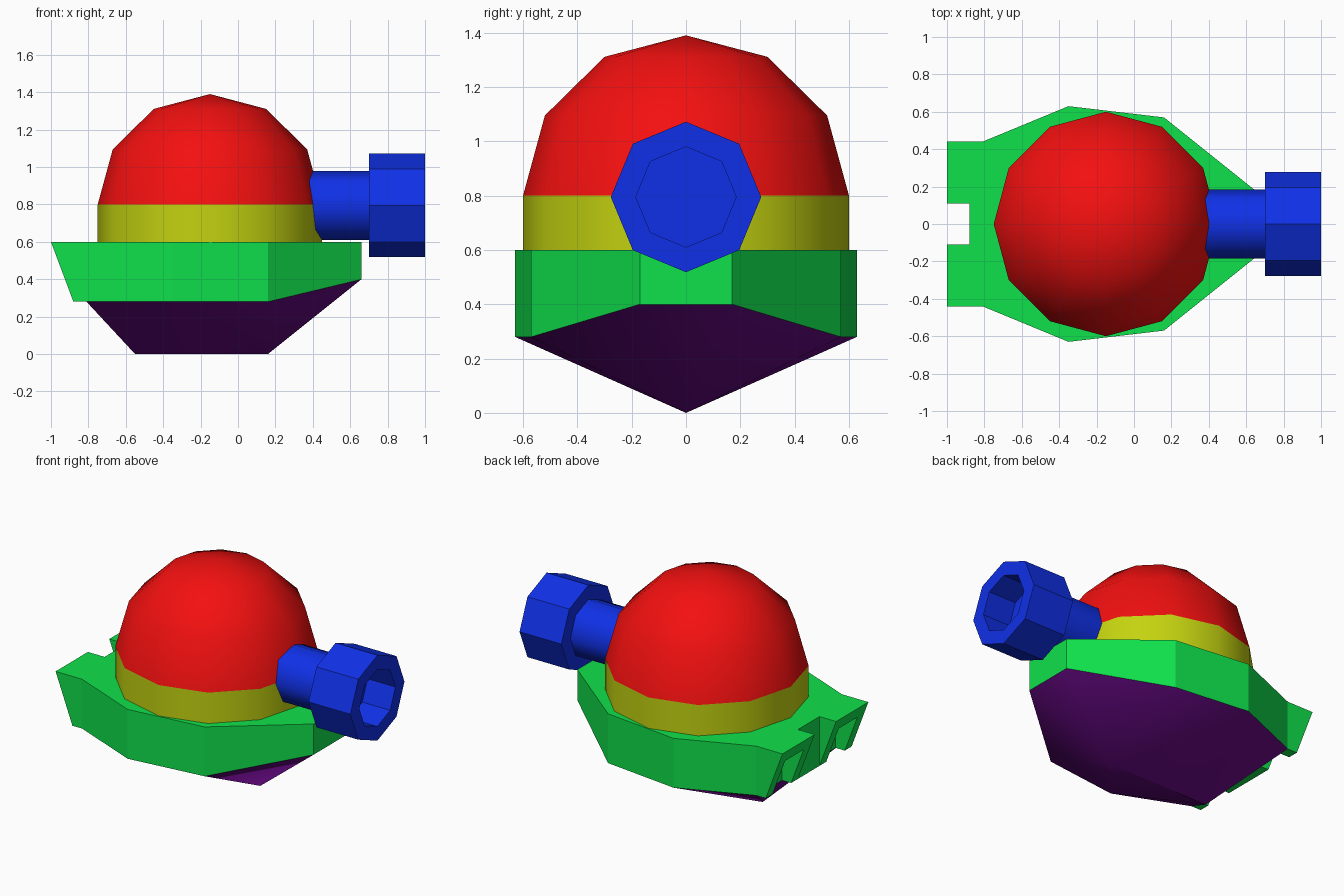
import bpy, bmesh
from math import radians, cos, sin, pi
from mathutils import Matrix

if "Cube" in bpy.data.objects:
    bpy.data.objects.remove(bpy.data.objects["Cube"])


def material(name, rgb):
    m = bpy.data.materials.new(name)
    m.diffuse_color = (*rgb, 1)
    m.use_nodes = True
    m.node_tree.nodes["Principled BSDF"].inputs["Base Color"].default_value = m.diffuse_color
    return m


RED = material("red", (0.9, 0.005, 0.005))
YELLOW = material("yellow", (0.55, 0.65, 0.005))
GREEN = material("green", (0.005, 0.75, 0.07))
BLUE = material("blue", (0.005, 0.03, 0.8))
PURPLE = material("purple", (0.14, 0.003, 0.24))


def finish(bm, name, mat, angle=None):
    bmesh.ops.remove_doubles(bm, verts=bm.verts, dist=1e-4)
    bmesh.ops.recalc_face_normals(bm, faces=bm.faces)
    me = bpy.data.meshes.new(name)
    bm.to_mesh(me)
    bm.free()
    ob = bpy.data.objects.new(name, me)
    bpy.context.collection.objects.link(ob)
    if mat:
        me.materials.append(mat)
    if angle:
        bpy.ops.object.select_all(action='DESELECT')
        ob.select_set(True)
        bpy.context.view_layer.objects.active = ob
        bpy.ops.object.shade_smooth_by_angle(angle=radians(angle))
    return ob


def lathe(name, profile, sides, matrix, mat, angle=None):
    """Revolve (radius, height) points around local z."""
    bm = bmesh.new()
    vs = [bm.verts.new((r, 0, h)) for r, h in profile]
    es = [bm.edges.new(p) for p in zip(vs, vs[1:])]
    bmesh.ops.spin(bm, geom=vs + es, cent=(0, 0, 0), axis=(0, 0, 1),
                   angle=2 * pi, steps=sides, use_merge=True)
    bm.transform(matrix)
    return finish(bm, name, mat, angle)


def cut_box(target, x, y, z):
    """Subtract a box given by its (min, max) ranges."""
    bm = bmesh.new()
    size = [b - a for a, b in (x, y, z)]
    mid = [(a + b) / 2 for a, b in (x, y, z)]
    bmesh.ops.create_cube(bm, size=1, matrix=Matrix.Translation(mid) @ Matrix.Diagonal((*size, 1)))
    cutter = finish(bm, "hull_cutter", None)
    cutter.hide_render = True
    mod = target.modifiers.new("cut", 'BOOLEAN')
    mod.operation = 'DIFFERENCE'
    mod.solver = 'EXACT'
    mod.object = cutter
    bpy.context.view_layer.objects.active = target
    bpy.ops.object.modifier_apply(modifier=mod.name)
    bpy.data.objects.remove(cutter)


# hull: stations of (top x, bottom x, half width, bottom z)
stations = [(-1, -0.88, 0.44, 0.28), (-0.81, -0.81, 0.44, 0.28), (-0.35, -0.35, 0.63, 0.28),
            (0.16, 0.16, 0.57, 0.28), (0.66, 0.66, 0.17, 0.40)]
bm = bmesh.new()
rings = [[bm.verts.new(c) for c in ((xt, y, 0.6), (xt, -y, 0.6), (xb, -y, zb), (xb, y, zb))]
         for xt, xb, y, zb in stations]
for a, b in zip(rings, rings[1:]):
    for i in range(4):
        j = (i + 1) % 4
        bm.faces.new((a[i], a[j], b[j], b[i]))
bm.faces.new(rings[0])
bm.faces.new(rings[-1])
hull = finish(bm, "hull", GREEN)

# rear notch and the recesses between the rear fins
cut_box(hull, (-1.2, -0.88), (-0.11, 0.11), (0.1, 0.8))
for s in (-1, 1):
    cut_box(hull, (-1.2, -0.815), tuple(sorted((s * 0.18, s * 0.37))), (0.1, 0.52))

# keel: hull underside drawn down to a centre ridge
bm = bmesh.new()
for _, x, y, z in stations[1:]:
    bm.verts.new((x, y, z))
    bm.verts.new((x, -y, z))
for x in (-0.55, 0.16):
    bm.verts.new((x, 0, 0))
bmesh.ops.convex_hull(bm, input=bm.verts)
finish(bm, "keel", PURPLE, 40)

# turret ring and dome
centre = Matrix.Translation((-0.15, 0, 0))
lathe("turret_ring", [(0, 0.58), (0.6, 0.58), (0.6, 0.8), (0, 0.8)], 12, centre, YELLOW, 40)
dome = [(0.6 * cos(radians(a)), 0.8 + 0.59 * sin(radians(a))) for a in (0, 30, 60)]
lathe("dome", [(0, 0.8)] + dome + [(0, 1.39)], 12, centre, RED, 40)

# barrel and hollow muzzle along +x
along_x = Matrix.Translation((0, 0, 0.795)) @ Matrix.Rotation(pi / 2, 4, 'Y')
lathe("barrel", [(0, 0.3), (0.185, 0.3), (0.185, 0.71), (0, 0.71)], 8, along_x, BLUE, 50)
lathe("muzzle", [(0, 0.7), (0.277, 0.7), (0.277, 1), (0.185, 1), (0.185, 0.8), (0, 0.8)],
      8, along_x, BLUE)
